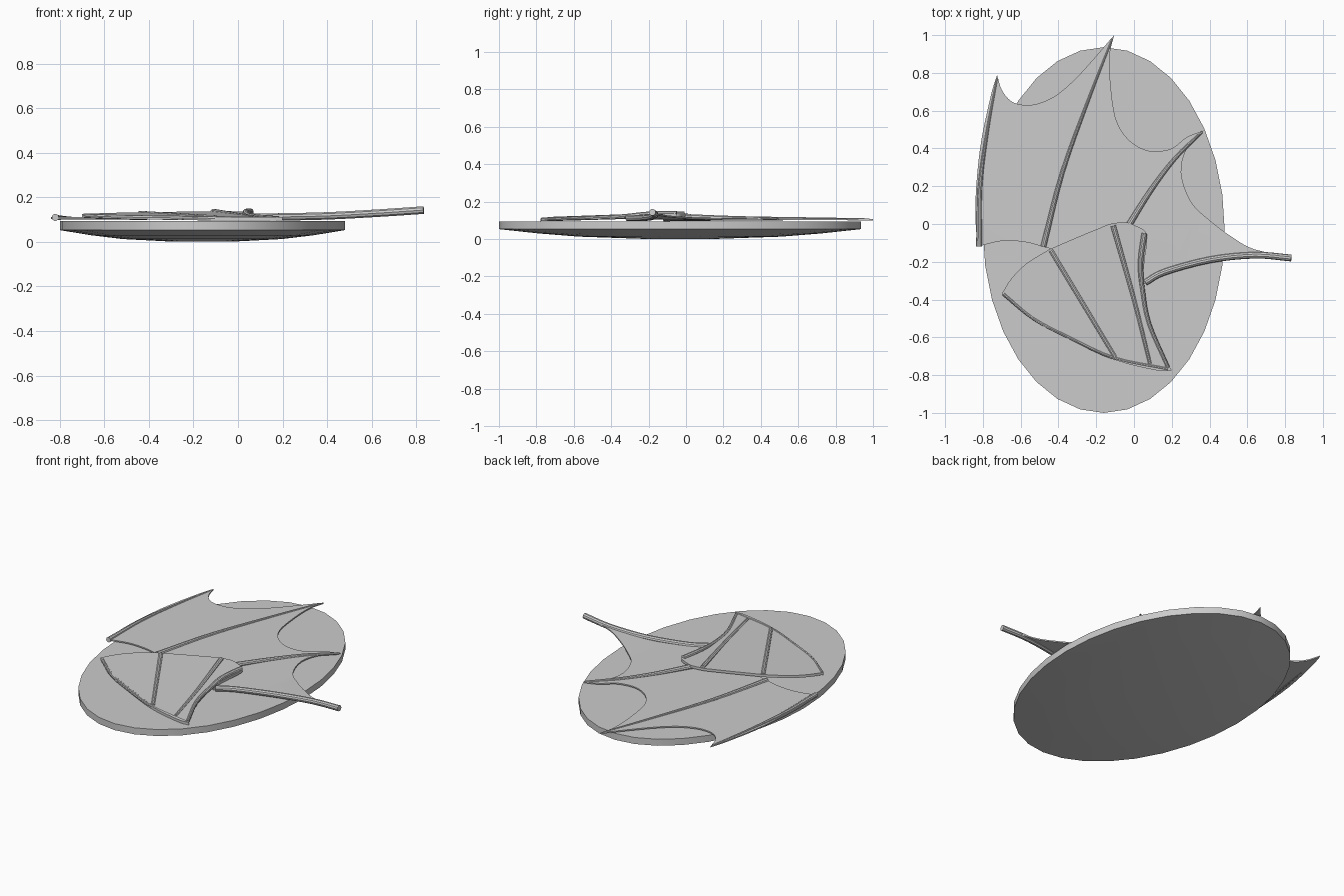
import bpy, bmesh, math
from mathutils import Vector

if "Cube" in bpy.data.objects:
    bpy.data.objects.remove(bpy.data.objects["Cube"])


def finish(name, bm, smooth=True):
    bmesh.ops.recalc_face_normals(bm, faces=bm.faces)
    me = bpy.data.meshes.new(name)
    bm.to_mesh(me)
    bm.free()
    ob = bpy.data.objects.new(name, me)
    bpy.context.collection.objects.link(ob)
    if smooth:
        bpy.ops.object.select_all(action='DESELECT')
        ob.select_set(True)
        bpy.context.view_layer.objects.active = ob
        bpy.ops.object.shade_smooth_by_angle(angle=math.radians(35))
    return ob


def spline(pts, n=4):
    """Catmull-Rom curve through the points, ends kept."""
    p = [Vector(q) for q in pts]
    if len(p) < 3:
        return p
    p = [2 * p[0] - p[1]] + p + [2 * p[-1] - p[-2]]
    out = []
    for a, b, c, d in zip(p, p[1:], p[2:], p[3:]):
        for i in range(n):
            t = i / n
            out.append(0.5 * (2 * b + (c - a) * t + (2 * a - 5 * b + 4 * c - d) * t * t
                              + (3 * b - a - 3 * c + d) * t ** 3))
    return out + [p[-2]]


def sheet(name, edges, height, thick):
    """Thin skin: smooth edges joined at sharp corners, draped on a height function."""
    bm = bmesh.new()
    loop = [q for e in edges for q in spline(e)[:-1]]
    vs = [bm.verts.new((q.x, q.y, 0)) for q in loop]
    es = [bm.edges.new((vs[i - 1], vs[i])) for i in range(len(vs))]
    bmesh.ops.triangle_fill(bm, edges=es, use_beauty=True, normal=(0, 0, 1))
    ext = bmesh.ops.extrude_face_region(bm, geom=bm.faces[:], use_keep_orig=True)
    top = {v for v in ext['geom'] if isinstance(v, bmesh.types.BMVert)}
    for v in bm.verts:
        v.co.z = height(v.co.x, v.co.y) - (0 if v in top else thick)
    return finish(name, bm)


def bone(name, pts, r0, r1, sides=10):
    """Tapered round rod along a smooth path."""
    path = spline(pts)
    bm = bmesh.new()
    rings = []
    for i, p in enumerate(path):
        d = (path[min(i + 1, len(path) - 1)] - path[max(i - 1, 0)]).normalized()
        s = d.cross(Vector((0, 0, 1))).normalized()
        u = s.cross(d)
        r = r0 + (r1 - r0) * i / (len(path) - 1)
        rings.append([bm.verts.new(p + r * (math.cos(a) * s + math.sin(a) * u))
                      for a in (2 * math.pi * k / sides for k in range(sides))])
    for a, b in zip(rings, rings[1:]):
        for k in range(sides):
            bm.faces.new((a[k - 1], a[k], b[k], b[k - 1]))
    bm.faces.new(rings[0])
    bm.faces.new(rings[-1])
    return finish(name, bm)


# oval plate with a shallow domed underside
bm = bmesh.new()
N = 32
rings = []
for s, z in [(0.2, 0.001), (0.56, 0.013), (0.78, 0.03), (1, 0.053), (1, 0.094)]:
    rings.append([bm.verts.new((-0.16 + 0.64 * s * math.sin(2 * math.pi * k / N),
                                -0.032 + 0.968 * s * math.cos(2 * math.pi * k / N), z))
                  for k in range(N)])
for a, b in zip(rings, rings[1:]):
    for k in range(N):
        bm.faces.new((a[k - 1], a[k], b[k], b[k - 1]))
bm.faces.new(rings[0])
bm.faces.new(rings[-1])
finish("oval_plate", bm)

# large wing skin with scalloped edges
main_z = lambda x, y: 0.112 - 0.004 * max(y, 0) + 0.07 * max(x - 0.35, 0)
sheet("wing_skin", [
    [(-0.83, -0.12), (-0.84, 0.1), (-0.815, 0.4), (-0.76, 0.67), (-0.725, 0.79)],
    [(-0.725, 0.79), (-0.70, 0.71), (-0.65, 0.65), (-0.58, 0.63), (-0.5, 0.64),
     (-0.4, 0.69), (-0.28, 0.80), (-0.105, 1.0)],
    [(-0.105, 1.0), (-0.128, 0.9), (-0.125, 0.75), (-0.1, 0.57), (-0.05, 0.47),
     (0.02, 0.41), (0.1, 0.385), (0.2, 0.4), (0.28, 0.46), (0.37, 0.495)],
    [(0.37, 0.495), (0.28, 0.4), (0.25, 0.27), (0.3, 0.12), (0.4, 0.02),
     (0.52, -0.07), (0.64, -0.135), (0.83, -0.17)],
    [(0.83, -0.17), (0.64, -0.165), (0.4, -0.19), (0.16, -0.255), (0.05, -0.32)],
    [(0.05, -0.32), (-0.2, -0.2), (-0.48, -0.12)],
    [(-0.48, -0.12), (-0.58, -0.095), (-0.7, -0.09), (-0.83, -0.12)],
], main_z, 0.008)

# folded flap lying over the large skin
flap_z = lambda x, y: 0.111 + 0.034 * (y + 0.78)
sheet("folded_flap", [
    [(-0.13, 0.0), (-0.05, 0.01), (0.01, -0.01), (0.06, -0.04), (0.07, -0.09),
     (0.055, -0.2), (0.05, -0.33), (0.08, -0.5), (0.13, -0.66), (0.2, -0.775)],
    [(0.2, -0.775), (0.12, -0.775), (-0.1, -0.72), (-0.33, -0.615), (-0.53, -0.51), (-0.7, -0.37)],
    [(-0.7, -0.37), (-0.65, -0.29), (-0.57, -0.21), (-0.45, -0.135)],
    [(-0.45, -0.135), (-0.3, -0.07), (-0.13, 0.0)],
], flap_z, 0.016)

# bones: name, path, start radius, end radius
for name, pts, r0, r1 in [
    ("outer_finger_bone", [(-0.82, -0.12, 0.11), (-0.815, 0.2, 0.11), (-0.775, 0.5, 0.108),
                           (-0.725, 0.77, 0.107)], 0.016, 0.004),
    ("long_finger_bone", [(-0.48, -0.12, 0.112), (-0.38, 0.27, 0.111), (-0.24, 0.66, 0.109),
                          (-0.115, 0.98, 0.107)], 0.015, 0.004),
    ("short_finger_bone", [(-0.03, -0.01, 0.118), (0.09, 0.18, 0.113), (0.22, 0.35, 0.111),
                           (0.36, 0.487, 0.108)], 0.017, 0.007),
    ("arm_bone", [(0.06, -0.31, 0.112), (0.16, -0.255, 0.112), (0.4, -0.19, 0.117),
                  (0.64, -0.165, 0.13), (0.833, -0.18, 0.143)], 0.017, 0.018),
    ("flap_rib_left", [(-0.44, -0.14, 0.126), (-0.1, -0.705, 0.108)], 0.014, 0.012),
    ("flap_rib_right", [(-0.11, -0.01, 0.134), (0.0, -0.4, 0.118), (0.085, -0.74, 0.108)],
     0.015, 0.01),
    ("flap_front_hem", [(-0.69, -0.37, 0.118), (-0.53, -0.5, 0.112), (-0.33, -0.605, 0.109),
                        (-0.1, -0.71, 0.106), (0.18, -0.768, 0.105)], 0.01, 0.01),
    ("flap_side_bone", [(0.055, -0.05, 0.136), (0.035, -0.2, 0.134), (0.045, -0.35, 0.12),
                        (0.08, -0.53, 0.113), (0.18, -0.76, 0.106)], 0.015, 0.01),
]:
    bone(name, pts, r0, r1)
